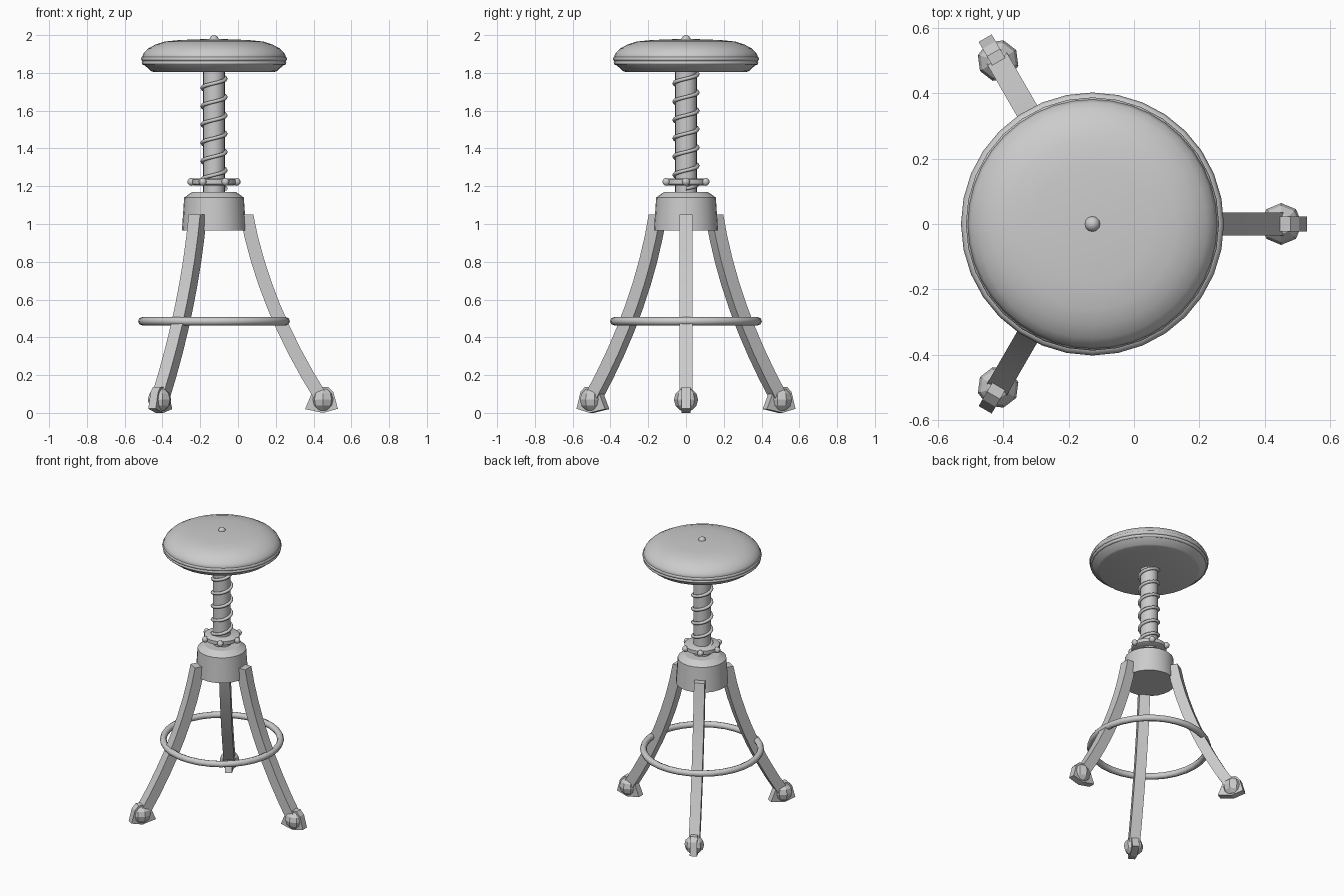
import bpy, bmesh, math
from mathutils import Vector, Matrix

if "Cube" in bpy.data.objects:
    bpy.data.objects.remove(bpy.data.objects["Cube"])

CX = -0.127  # stool axis in x
grey = bpy.data.materials.new("plain grey")
grey.diffuse_color = (0.6, 0.6, 0.6, 1)
grey.use_nodes = True
grey.node_tree.nodes["Principled BSDF"].inputs["Base Color"].default_value = grey.diffuse_color


def finish(bm, name, smooth=35):
    bmesh.ops.recalc_face_normals(bm, faces=bm.faces)
    me = bpy.data.meshes.new(name)
    bm.to_mesh(me)
    bm.free()
    me.materials.append(grey)
    if smooth:
        for p in me.polygons:
            p.use_smooth = True
        me.set_sharp_from_angle(angle=math.radians(smooth))
    ob = bpy.data.objects.new(name, me)
    bpy.context.collection.objects.link(ob)
    return ob


def lathe(name, profile, n=32, smooth=35):
    """Spin (radius, z) points around the stool axis."""
    bm = bmesh.new()
    rings = []
    for r, z in profile:
        rings.append([bm.verts.new((CX + r * math.cos(2 * math.pi * i / n),
                                    r * math.sin(2 * math.pi * i / n), z))
                      for i in range(n)])
    for a, b in zip(rings, rings[1:]):
        for i in range(n):
            j = (i + 1) % n
            bm.faces.new((a[i], a[j], b[j], b[i]))
    if profile[0] != profile[-1]:
        bm.faces.new(rings[0])
        bm.faces.new(rings[-1])
    else:
        bmesh.ops.remove_doubles(bm, verts=bm.verts, dist=1e-5)
    return finish(bm, name, smooth)


def torus(name, major, minor, z, n=32, m=8):
    pts = [(major + minor * math.cos(2 * math.pi * k / m),
            z + minor * math.sin(2 * math.pi * k / m)) for k in range(m)]
    return lathe(name, pts + pts[:1], n, 50)


def sweep(name, sections, smooth):
    """Skin a list of equal-length closed sections, capping both ends."""
    bm = bmesh.new()
    rows = [[bm.verts.new(p) for p in s] for s in sections]
    n = len(rows[0])
    for a, b in zip(rows, rows[1:]):
        for i in range(n):
            j = (i + 1) % n
            bm.faces.new((a[i], a[j], b[j], b[i]))
    bm.faces.new(rows[0])
    bm.faces.new(rows[-1])
    return finish(bm, name, smooth)


def ball(name, loc, r, u, v, smooth, turn=0):
    bm = bmesh.new()
    bmesh.ops.create_uvsphere(bm, u_segments=u, v_segments=v, radius=r,
                              matrix=Matrix.Translation(loc) @ Matrix.Rotation(turn, 4, 'Z'))
    return finish(bm, name, smooth)


# seat: base pan, beaded rim and domed cushion
lathe("seat_base", [(0.32, 1.805), (0.335, 1.81), (0.372, 1.845), (0.372, 1.86)])
torus("seat_rim_lower", 0.372, 0.011, 1.853)
torus("seat_rim_upper", 0.374, 0.013, 1.874)
lathe("seat_cushion", [(0.372, 1.86), (0.381, 1.885), (0.372, 1.905), (0.35, 1.928), (0.31, 1.95),
                       (0.26, 1.966), (0.18, 1.974), (0.08, 1.978), (0.01, 1.979)], 40, 60)
ball("seat_button", (CX, 0, 1.976), 0.024, 12, 8, 60)

# screw post with helical thread
lathe("screw_post", [(0.057, 1.15), (0.057, 1.81)], 24)
turns, step, helix = 6.4, 24, []
for k in range(int(turns * step) + 1):
    a = 2 * math.pi * k / step
    out = Vector((math.cos(a), math.sin(a), 0))
    c = Vector((CX, 0, 1.187 + 0.097 * k / step)) + out * 0.062
    helix.append([c + out * 0.011 * math.cos(t) + Vector((0, 0, 0.011 * math.sin(t)))
                  for t in (2 * math.pi * q / 6 for q in range(6))])
sweep("screw_thread", helix, 65)

# locking collar with six grips
lathe("locking_collar", [(0.105, 1.205), (0.115, 1.211), (0.115, 1.236), (0.105, 1.242)], 24)
for i in range(6):
    a = i * math.pi / 3
    ball(f"collar_grip_{i + 1}", (CX + 0.12 * math.cos(a), 0.12 * math.sin(a), 1.223),
         0.021, 8, 6, 60)

# hub that holds the legs
lathe("hub", [(0.17, 0.965), (0.158, 1.14), (0.115, 1.17)], 24)

# foot ring
torus("foot_ring", 0.38, 0.022, 0.485)


def leg_radius(z):
    return 0.555 - 0.534 * (z - 0.1) + 0.2295 * (z - 0.1) * (z - 0.48)


# three curved legs, each with a ball foot and a flared clip
for i in range(3):
    a = i * 2 * math.pi / 3
    rot = Matrix.Translation((CX, 0, 0)) @ Matrix.Rotation(a, 4, 'Z')
    sections = []
    for k in range(9):
        z = 1.05 - 0.97 * k / 8
        slope = (leg_radius(z + 0.01) - leg_radius(z - 0.01)) / 0.02
        side = Vector((1, 0, -slope)).normalized() * 0.035
        if k == 0:
            side = Vector((0.036, 0, 0))
        c = Vector((leg_radius(z), 0, z))
        w = Vector((0, 0.035, 0))
        sections.append([rot @ p for p in (c + side + w, c - side + w, c - side - w, c + side - w)])
    sweep(f"leg_{i + 1}", sections, 30)
    ball(f"foot_ball_{i + 1}", rot @ Vector((0.577, 0, 0.07)), 0.064, 8, 6, 0, a)
    clip = [(0.482, 0.02), (0.52, 0.11), (0.55, 0.138), (0.605, 0.138),
            (0.632, 0.11), (0.656, 0.022), (0.577, 0.0)]
    sweep(f"foot_clip_{i + 1}",
          [[rot @ Vector((r, y, z)) for r, z in clip] for y in (-0.023, 0.023)], 0)
